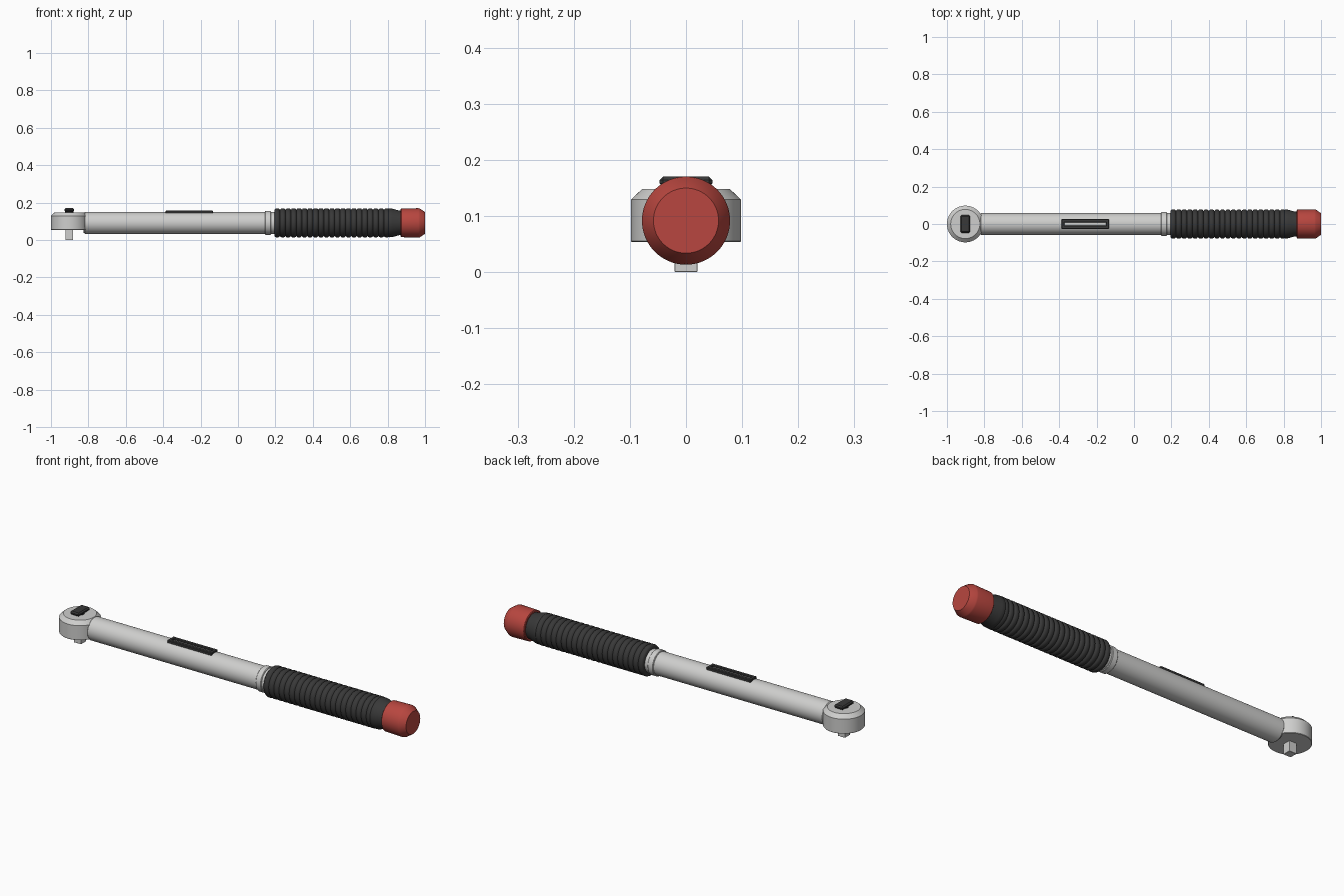
import bpy, bmesh, math
from mathutils import Matrix, Vector

cube = bpy.data.objects.get("Cube")
if cube:
    bpy.data.objects.remove(cube, do_unlink=True)


def material(name, rgb):
    m = bpy.data.materials.new(name)
    m.use_nodes = True
    m.diffuse_color = (*rgb, 1)
    m.node_tree.nodes["Principled BSDF"].inputs["Base Color"].default_value = (*rgb, 1)
    return m


STEEL = material("brushed steel", (0.62, 0.62, 0.61))
RUBBER = material("black rubber", (0.04, 0.04, 0.04))
RED = material("red plastic", (0.48, 0.062, 0.05))

AXIS_Z = 0.0915   # height of the shaft centre line
HEAD_X = -0.902   # centre of the ratchet head


def finish(name, bm, mat, angle=30):
    bmesh.ops.recalc_face_normals(bm, faces=bm.faces)
    mesh = bpy.data.meshes.new(name)
    bm.to_mesh(mesh)
    bm.free()
    mesh.materials.append(mat)
    ob = bpy.data.objects.new(name, mesh)
    bpy.context.scene.collection.objects.link(ob)
    bpy.ops.object.select_all(action="DESELECT")
    ob.select_set(True)
    bpy.context.view_layer.objects.active = ob
    bpy.ops.object.shade_smooth_by_angle(angle=math.radians(angle))
    return ob


def lathe(name, profile, mat, origin, axis, angle=30, steps=64):
    """Revolve (distance along axis, radius) points about an axis, capping both ends."""
    bm = bmesh.new()
    points = [(profile[0][0], 0)] + profile + [(profile[-1][0], 0)]
    verts = [bm.verts.new((r, 0, d)) for d, r in points]
    edges = [bm.edges.new(pair) for pair in zip(verts, verts[1:])]
    bmesh.ops.spin(bm, geom=verts + edges, cent=(0, 0, 0), axis=(0, 0, 1),
                   angle=math.tau, steps=steps)
    bmesh.ops.remove_doubles(bm, verts=bm.verts, dist=1e-5)
    turn = Vector((0, 0, 1)).rotation_difference(Vector(axis)).to_matrix().to_4x4()
    bm.transform(Matrix.Translation(origin) @ turn)
    return finish(name, bm, mat, angle)


def box(name, low, high, mat, bevel=0, segments=1):
    bm = bmesh.new()
    low, high = Vector(low), Vector(high)
    bmesh.ops.create_cube(bm, size=1, matrix=Matrix.Translation((low + high) / 2)
                          @ Matrix.Diagonal((*(high - low), 1)))
    if bevel:
        bmesh.ops.bevel(bm, geom=bm.edges[:], offset=bevel, segments=segments,
                        affect="EDGES", profile=0.5)
    return finish(name, bm, mat)


def along_x(name, profile, mat, angle=30):
    return lathe(name, profile, mat, (0, 0, AXIS_Z), (1, 0, 0), angle)


# Shaft and its collar
along_x("shaft_tube", [(-0.825, 0.053), (-0.818, 0.0585), (0.21, 0.0585)], STEEL)
along_x("shaft_collar", [(0.144, 0.061), (0.147, 0.064), (0.173, 0.064), (0.176, 0.061)], STEEL)

# Ribbed grip: repeated rounded ribs, then a taper towards the end cap
ribs, start, end = 21, 0.195, 0.81
pitch = (end - start) / ribs
grip = []
for i in range(ribs):
    x = start + i * pitch
    grip += [(x, 0.07), (x + 0.15 * pitch, 0.0755), (x + 0.32 * pitch, 0.078),
             (x + 0.68 * pitch, 0.078), (x + 0.85 * pitch, 0.0755)]
grip += [(end, 0.077), (0.825, 0.076), (0.86, 0.066), (0.88, 0.065)]
along_x("rubber_grip", grip, RUBBER, 40)

# Red end cap with a chamfered end
along_x("end_cap", [(0.87, 0.073), (0.873, 0.0765), (0.965, 0.0785), (0.972, 0.077), (1.0, 0.058)], RED, 25)

# Ratchet head, chamfered on top
lathe("ratchet_head", [(0.053, 0.096), (0.055, 0.098), (0.129, 0.098), (0.148, 0.078)],
      STEEL, (HEAD_X, 0, 0), (0, 0, 1))

# Square drive below the head
box("square_drive", (HEAD_X - 0.0205, -0.0205, 0), (HEAD_X + 0.0205, 0.0205, 0.06), STEEL, 0.001)

# Direction lever on a short neck
lathe("lever_pivot", [(0.14, 0.022), (0.155, 0.022)], RUBBER, (HEAD_X, 0, 0), (0, 0, 1))
box("direction_lever", (HEAD_X - 0.026, -0.047, 0.152), (HEAD_X + 0.026, 0.047, 0.17), RUBBER, 0.006)

# Scale window frame, open in the middle so that the tube shows through
for side, y in (("right", -0.0165), ("left", 0.0165)):
    box("window_frame_" + side, (-0.387, y - 0.0095, 0.135), (-0.133, y + 0.0095, 0.157), RUBBER, 0.003)
for end_name, x in (("head", -0.379), ("grip", -0.141)):
    box("window_frame_" + end_name, (x - 0.008, -0.026, 0.135), (x + 0.008, 0.026, 0.157), RUBBER, 0.003)
